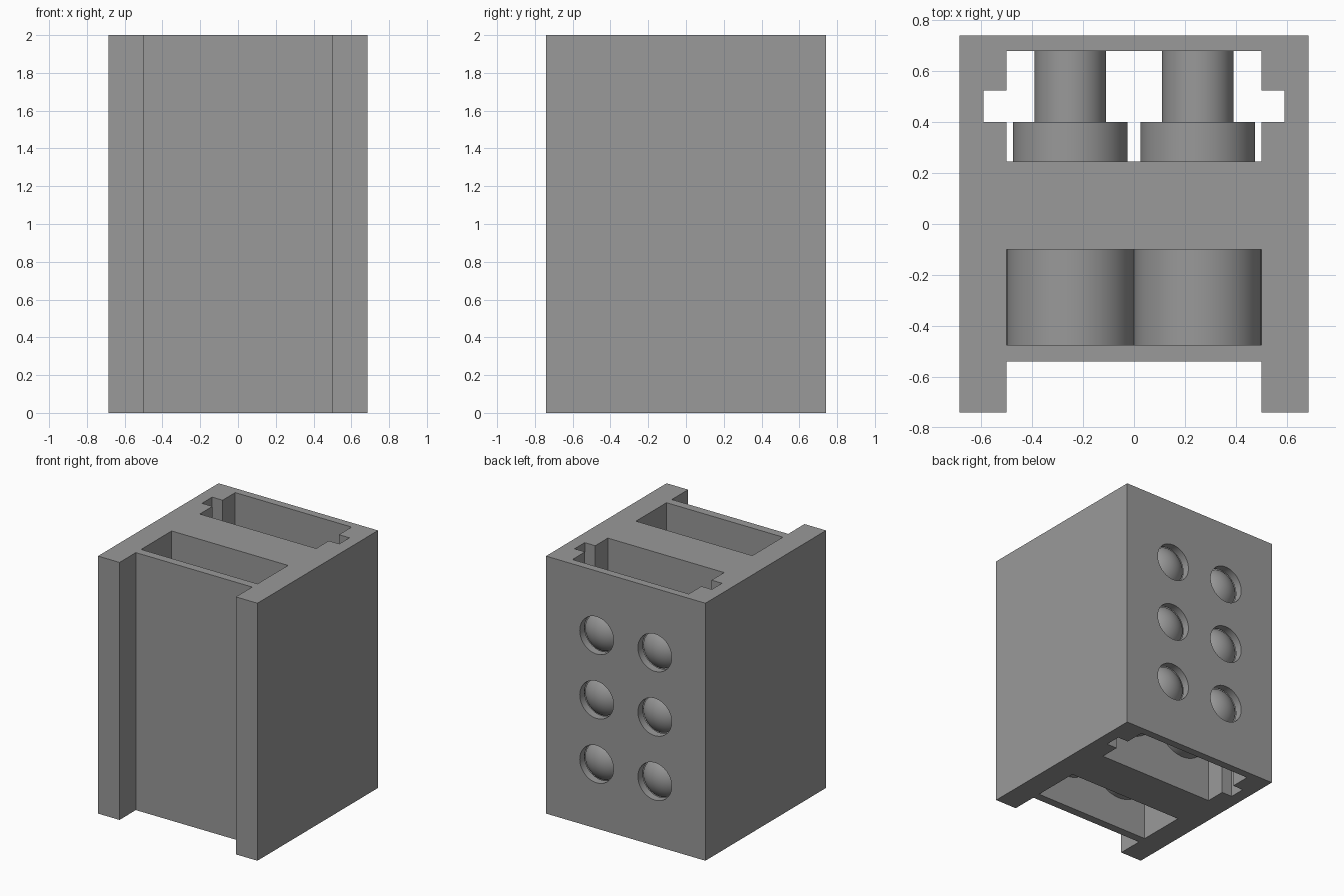
import bpy, bmesh, math

if "Cube" in bpy.data.objects:
    bpy.data.objects.remove(bpy.data.objects["Cube"])

grey = bpy.data.materials.new("mid grey")
grey.diffuse_color = (0.32, 0.32, 0.32, 1)
grey.use_nodes = True
grey.node_tree.nodes["Principled BSDF"].inputs["Base Color"].default_value = grey.diffuse_color


def finish(name, bm):
    bmesh.ops.recalc_face_normals(bm, faces=bm.faces[:])
    me = bpy.data.meshes.new(name)
    bm.to_mesh(me)
    bm.free()
    me.materials.append(grey)
    ob = bpy.data.objects.new(name, me)
    bpy.context.collection.objects.link(ob)
    return ob


def prism(name, outline, z0, z1):
    """Extrude a plan outline straight up."""
    bm = bmesh.new()
    face = bm.faces.new([bm.verts.new((x, y, z0)) for x, y in outline])
    new = bmesh.ops.extrude_face_region(bm, geom=[face])["geom"]
    top = [v for v in new if isinstance(v, bmesh.types.BMVert)]
    bmesh.ops.translate(bm, verts=top, vec=(0, 0, z1 - z0))
    return finish(name, bm)


def lathe(name, profile, x, z, steps=64):
    """Turn (radius, y) points about an axis running front to back."""
    bm = bmesh.new()
    rings = []
    for r, y in profile:
        if r == 0:
            rings.append([bm.verts.new((x, y, z))] * steps)
        else:
            rings.append([bm.verts.new((x + r * math.cos(i * math.tau / steps), y,
                                        z + r * math.sin(i * math.tau / steps)))
                          for i in range(steps)])
    for a, b in zip(rings, rings[1:]):
        for i in range(steps):
            j = (i + 1) % steps
            bm.faces.new(list(dict.fromkeys((a[i], a[j], b[j], b[i]))))
    return finish(name, bm)


def mirrored(half):
    return half + [(-x, y) for x, y in reversed(half)]


def rod(name, r, y0, y1, x, z):
    return lathe(name, [(0, y0), (r, y0), (r, y1), (0, y1)], x, z)


# Housing with a front channel between two side legs
housing = prism("housing", mirrored([(0.5, -0.54), (0.5, -0.74),
                                     (0.685, -0.74), (0.685, 0.74)]), 0, 2)

# Cutters: coil slot, notched pin slot and the openings in the back wall
cutters = [
    prism("coil_slot", mirrored([(0.5, -0.475), (0.5, -0.10)]), -0.1, 2.1),
    prism("pin_slot", mirrored([(0.5, 0.245), (0.5, 0.40), (0.59, 0.40), (0.59, 0.525),
                                (0.5, 0.525), (0.5, 0.68)]), -0.1, 2.1)]
cells = [(x, z) for x in (-0.25, 0.25) for z in (0.5, 1.0, 1.5)]
cutters += [rod("pin_opening", 0.145, 0.6, 0.8, x, z) for x, z in cells]
for c in cutters:
    c.hide_render = True
    mod = housing.modifiers.new("cut", "BOOLEAN")
    mod.operation = "DIFFERENCE"
    mod.solver = "EXACT"
    mod.object = c
bpy.ops.object.select_all(action="DESELECT")
bpy.context.view_layer.objects.active = housing
housing.select_set(True)
for mod in list(housing.modifiers):
    bpy.ops.object.modifier_apply(modifier=mod.name)
for c in cutters:
    bpy.data.objects.remove(c)

# Shallow rounded tip of each pin, level with the back face
base_r, rise = 0.14, 0.06
ball = (base_r ** 2 + rise ** 2) / (2 * rise)
sweep = math.asin(base_r / ball)
dome = [(ball * math.sin(sweep * (1 - i / 8)),
         0.74 - ball + ball * math.cos(sweep * (1 - i / 8))) for i in range(8)]

# Coils, cores and flanged pins in two columns of three
round_parts = [housing]
for x, z in cells:
    round_parts += [
        rod("coil", 0.25, -0.475, -0.10, x, z),
        rod("core", 0.08, -0.539, 0.24, x, z),
        lathe("pin", [(0, 0.245), (0.225, 0.245), (0.225, 0.40), (base_r, 0.40)]
              + dome + [(0, 0.74)], x, z)]

for ob in round_parts:
    ob.select_set(True)
bpy.ops.object.shade_smooth_by_angle(angle=math.radians(25))
